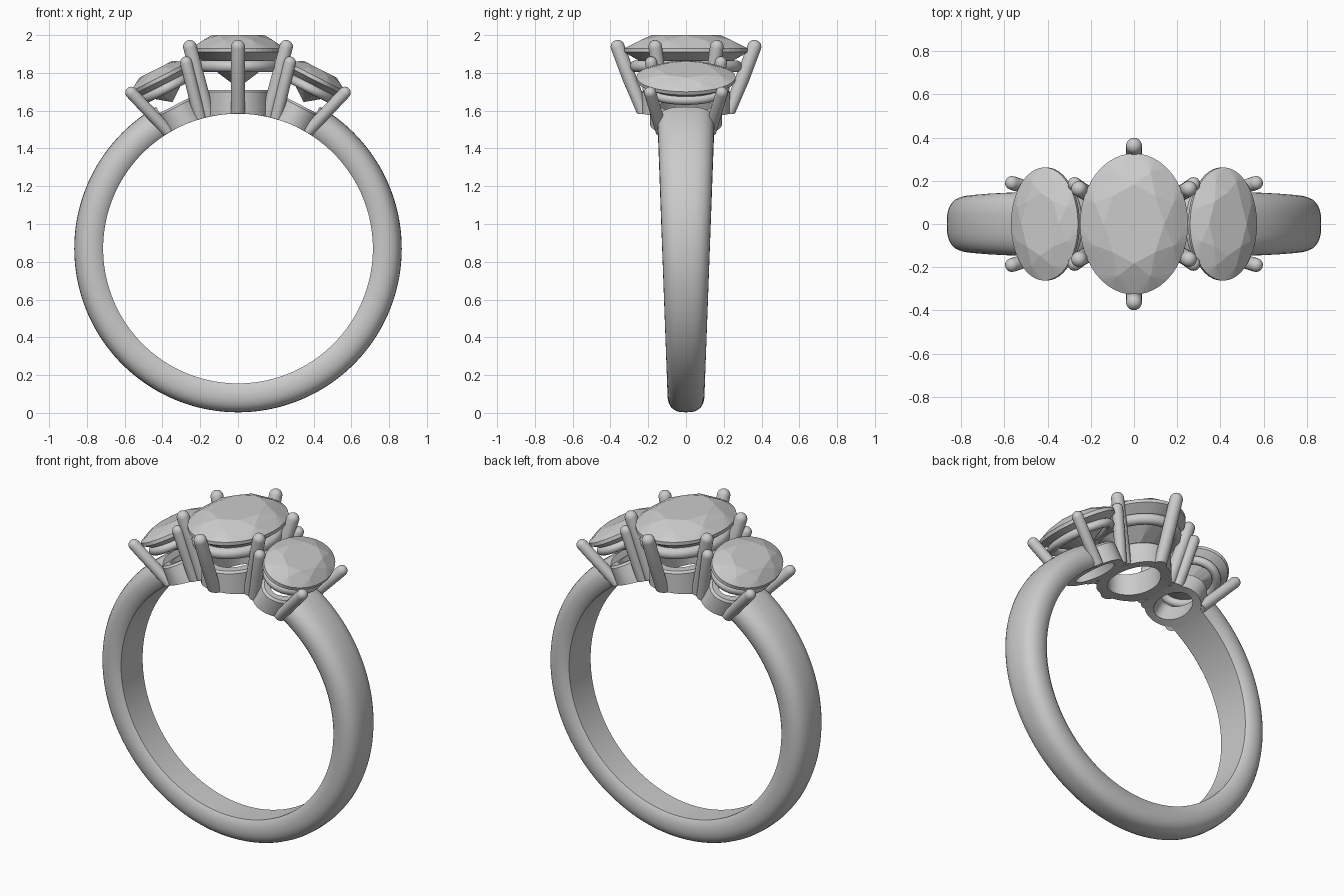
import bpy, bmesh, math
from mathutils import Vector, Matrix

if "Cube" in bpy.data.objects:
    bpy.data.objects.remove(bpy.data.objects["Cube"])

CZ, R_IN, R_OUT = 0.87, 0.714, 0.867      # finger hole centre and band radii
TILT = math.radians(27)


def clear_finger(p):
    """Push a point out of the finger hole."""
    d = math.hypot(p.x, p.z - CZ)
    if d < R_IN:
        s = R_IN / d
        p = Vector((p.x * s, p.y, CZ + (p.z - CZ) * s))
    return p


def finish(name, bm, smooth=True):
    bmesh.ops.recalc_face_normals(bm, faces=bm.faces)
    me = bpy.data.meshes.new(name)
    bm.to_mesh(me)
    bm.free()
    ob = bpy.data.objects.new(name, me)
    bpy.context.collection.objects.link(ob)
    if smooth:
        bpy.ops.object.select_all(action='DESELECT')
        ob.select_set(True)
        bpy.context.view_layer.objects.active = ob
        bpy.ops.object.shade_smooth_by_angle(angle=math.radians(40))
    return ob


def loft(name, rings, loop=False):
    """Skin a list of point rings, capped or joined end to end."""
    bm = bmesh.new()
    vs = [[bm.verts.new(p) for p in ring] for ring in rings]
    n = len(vs[0])
    for i in range(len(vs) if loop else len(vs) - 1):
        a, b = vs[i], vs[(i + 1) % len(vs)]
        for k in range(n):
            m = (k + 1) % n
            bm.faces.new((a[k], a[m], b[m], b[k]))
    if not loop:
        bm.faces.new(vs[0])
        bm.faces.new(vs[-1])
    return finish(name, bm)


def oval(a, b, z, n=64):
    return [Vector((a * math.cos(2 * math.pi * k / n), b * math.sin(2 * math.pi * k / n), z))
            for k in range(n)]


def place(mat, ring):
    return [clear_finger(mat @ p) for p in ring]


def prong(name, base, tip, r):
    """Round wire with a domed tip."""
    base, tip = Vector(base), Vector(tip)
    d = tip - base
    mat = Matrix.Translation(base) @ d.to_track_quat('Z', 'Y').to_matrix().to_4x4()
    rings = [oval(r, r, z, 20) for z in (-0.03, d.length * 0.5)]
    for k in range(6):
        t = math.radians(k * 17)
        rings.append(oval(r * math.cos(t), r * math.cos(t), d.length + r * math.sin(t), 20))
    loft(name, [place(mat, ring) for ring in rings])


def stone(name, mat, a, b, crown, depth):
    """Oval brilliant cut: hull of table, star, girdle and pavilion points."""
    pts = [Vector((0, 0, -depth))]
    for k in range(8):
        for off, s, z in ((0, 0.56, crown), (0.5, 0.80, crown * 0.66),
                          (0.5, 0.42, -depth * 0.63)):
            t = (k + off) * math.pi / 4
            pts.append(Vector((a * s * math.cos(t), b * s * math.sin(t), z)))
    pts += oval(a, b, 0.01, 48) + oval(a, b, -0.01, 48)
    bm = bmesh.new()
    for p in pts:
        bm.verts.new(mat @ p)
    bmesh.ops.convex_hull(bm, input=bm.verts)
    finish(name, bm, smooth=False)


def collar(name, mat, a, b, top, bottom, wall):
    """Open oval base ring whose underside follows the finger hole."""
    rings = [oval(a, b, bottom), oval(a, b, top - 0.012), oval(a - 0.012, b - 0.012, top),
             oval(a - wall, b - wall, top), oval(a - wall, b - wall, bottom)]
    loft(name, [place(mat, ring) for ring in rings], loop=True)


def rail(name, mat, a, b, z, r):
    """Oval gallery wire under the stone."""
    rings = []
    for k in range(14):
        t = 2 * math.pi * k / 14
        rings.append(oval(a + r * math.cos(t), b + r * math.cos(t), z + r * math.sin(t)))
    loft(name, [place(mat, ring) for ring in rings], loop=True)


# Tapered band, domed outside, open at the top between the side heads
rings = []
START = math.radians(30)
for i in range(121):
    ang = START + (2 * math.pi - 2 * START) * i / 120
    w = 0.095 + 0.036 * (CZ + 0.79 * math.cos(ang))
    prof = [(-0.82 * w, R_IN), (0, R_IN), (0.82 * w, R_IN), (0.95 * w, R_IN + 0.02)]
    for k in range(17):
        t = math.pi * k / 16
        c, s = math.cos(t), max(math.sin(t), 0)
        prof.append((math.copysign(abs(c) ** 0.72, c) * w,
                     0.772 + (R_OUT - 0.772) * s ** 0.85))
    prof.append((-0.95 * w, R_IN + 0.02))
    rings.append([Vector((r * math.sin(ang), y, CZ + r * math.cos(ang))) for y, r in prof])
loft("band", rings)

# Centre head
mid = Matrix.Translation((0, 0, 1.92))
stone("centre_stone", mid, 0.25, 0.327, 0.08, 0.20)
rail("centre_rail", mid, 0.20, 0.265, -0.085, 0.032)
collar("centre_collar", mid, 0.18, 0.235, -0.21, -0.37, 0.06)
for sy in (-1, 1):
    prong("centre_end_prong", (0, sy * 0.235, 1.60), (0, sy * 0.362, 1.938), 0.037)
    for sx in (-1, 1):
        prong("centre_corner_prong", (sx * 0.165, sy * 0.115, 1.60),
              (sx * 0.255, sy * 0.163, 1.938), 0.036)

# Side heads, tilted outwards and mirrored
for sx, side in ((-1, "left"), (1, "right")):
    mat = Matrix.Translation((sx * 0.41, 0, 1.77)) @ Matrix.Rotation(sx * TILT, 4, 'Y')
    stone(side + "_stone", mat, 0.174, 0.262, 0.055, 0.14)
    rail(side + "_rail", mat, 0.135, 0.205, -0.06, 0.025)
    collar(side + "_collar", mat, 0.125, 0.19, -0.16, -0.34, 0.05)
    for sy in (-1, 1):
        prong(side + "_outer_prong", (sx * 0.39, sy * 0.135, 1.51),
              (sx * 0.565, sy * 0.19, 1.695), 0.032)
        prong(side + "_inner_prong", (sx * 0.205, sy * 0.135, 1.575),
              (sx * 0.275, sy * 0.185, 1.855), 0.032)
